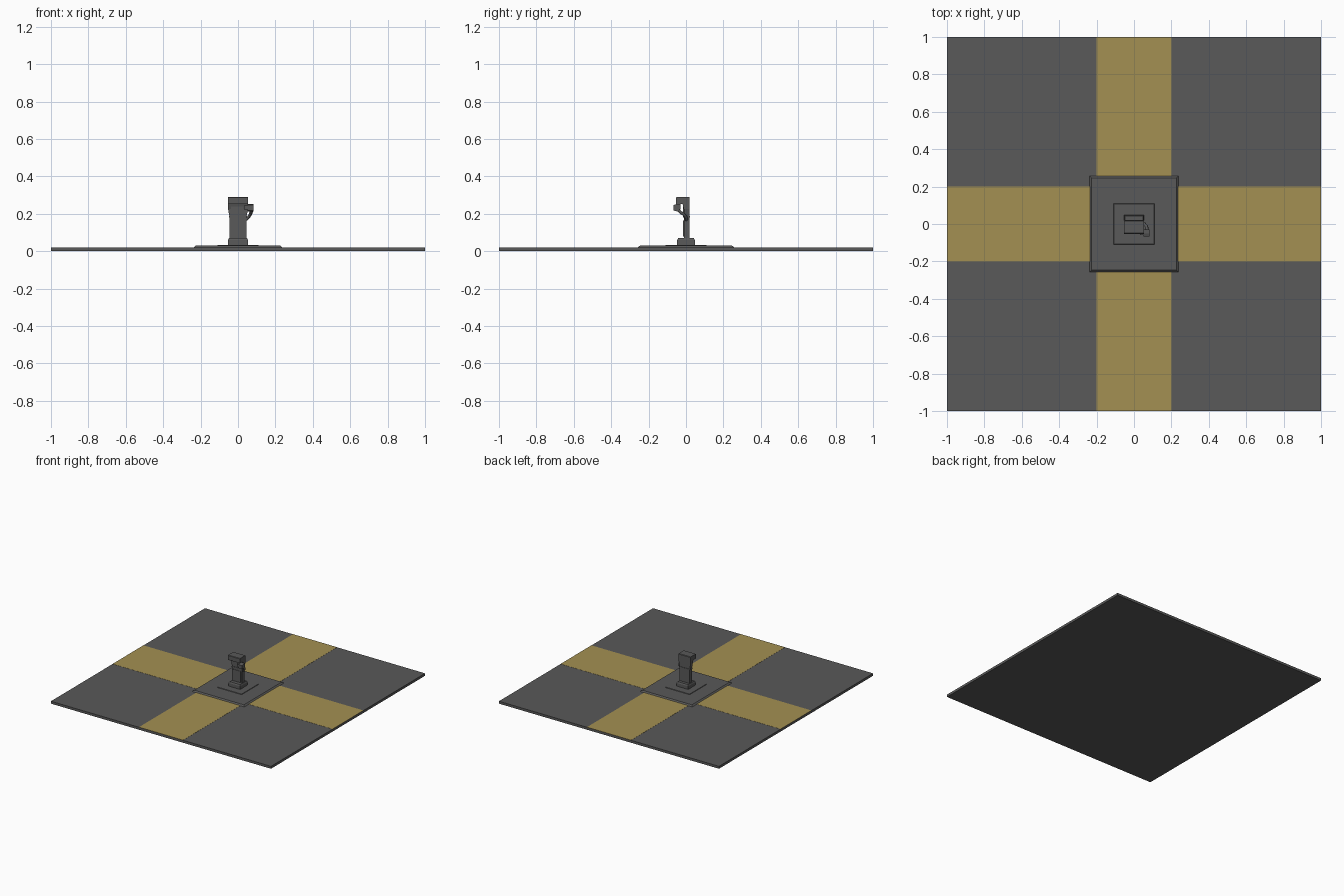
import bpy, bmesh

if "Cube" in bpy.data.objects:
    bpy.data.objects.remove(bpy.data.objects["Cube"])


def material(name, rgb):
    m = bpy.data.materials.new(name)
    m.diffuse_color = (*rgb, 1)
    m.use_nodes = True
    m.node_tree.nodes["Principled BSDF"].inputs["Base Color"].default_value = m.diffuse_color
    return m


GOLD = material("gold_paint", (0.37, 0.28, 0.085))
DARK = material("dark_grey", (0.1, 0.1, 0.1))


def finish(name, bm, mat):
    bmesh.ops.recalc_face_normals(bm, faces=bm.faces)
    me = bpy.data.meshes.new(name)
    bm.to_mesh(me)
    bm.free()
    ob = bpy.data.objects.new(name, me)
    bpy.context.collection.objects.link(ob)
    me.materials.append(mat)
    return ob


def box(name, x, y, z, mat=DARK, inset=0.0):
    """Box from (min, max) ranges; inset shrinks the top into a frustum."""
    bm = bmesh.new()
    bmesh.ops.create_cube(bm, size=1)
    for v in bm.verts:
        top = v.co.z > 0
        for i, r in enumerate((x, y, z)):
            s = v.co[i]
            v.co[i] = r[1] if s > 0 else r[0]
            if i < 2 and top:
                v.co[i] -= inset * (1 if s > 0 else -1)
    return finish(name, bm, mat)


def extrude(name, pts, axis, lo, hi, mat=DARK):
    """Extrude a profile along x (pts are y,z) or y (pts are x,z)."""
    bm = bmesh.new()
    place = (lambda a, b, c: (c, a, b)) if axis == "x" else (lambda a, b, c: (a, c, b))
    rings = [[bm.verts.new(place(a, b, c)) for a, b in pts] for c in (lo, hi)]
    n = len(pts)
    bm.faces.new(rings[0])
    bm.faces.new(rings[1])
    for i in range(n):
        j = (i + 1) % n
        bm.faces.new((rings[0][i], rings[0][j], rings[1][j], rings[1][i]))
    return finish(name, bm, mat)


def mirrored(half):
    return half + [(-a, b) for a, b in reversed(half)]


# ground tile and painted cross, split around the plinth
box("ground_tile", (-1, 1), (-1, 1), (0, 0.02))
for s in (-1, 1):
    tag = "positive" if s > 0 else "negative"
    span = sorted((s * 0.22, s))
    box("road_band_x_" + tag, span, (-0.2, 0.2), (0.019, 0.021), GOLD)
    box("road_band_y_" + tag, (-0.2, 0.2), span, (0.019, 0.021), GOLD)

# plinth with sloped kerb, and the thin plate on it
box("plinth", (-0.24, 0.24), (-0.26, 0.26), (0.018, 0.03), inset=0.014)
box("base_plate", (-0.11, 0.11), (-0.11, 0.11), (0.029, 0.034), inset=0.002)

# pump foot with a chamfered upper edge
box("pump_foot", (-0.053, 0.053), (-0.047, 0.047), (0.033, 0.06))
box("pump_foot_cap", (-0.053, 0.053), (-0.047, 0.047), (0.06, 0.07), inset=0.005)

# pump column, flaring towards the head
extrude("pump_column", mirrored([(0.045, 0.068), (0.045, 0.18), (0.053, 0.225), (0.053, 0.285)]),
        "y", -0.012, 0.018)

# overhanging head
extrude("pump_head", [(-0.053, 0.252), (-0.053, 0.287), (-0.049, 0.29), (0.016, 0.29),
                      (0.02, 0.287), (0.02, 0.225), (-0.012, 0.225), (-0.018, 0.252)],
        "x", -0.054, 0.054)
box("display_panel", (-0.038, 0.03), (-0.016, -0.01), (0.195, 0.238))
box("trim_band", (-0.049, 0.049), (-0.015, 0.021), (0.181, 0.188))
box("front_panel", (-0.035, 0.035), (-0.015, -0.01), (0.08, 0.165))

# fuel nozzle resting beside the head
extrude("nozzle_body", [(-0.068, 0.218), (-0.068, 0.246), (-0.05, 0.252), (-0.03, 0.252),
                        (-0.03, 0.225), (-0.045, 0.212)], "x", 0.052, 0.084)
box("nozzle_spout", (0.032, 0.056), (-0.06, -0.04), (0.222, 0.244))

# hose curving from the nozzle back to the column
cu = bpy.data.curves.new("hose", "CURVE")
cu.dimensions = "3D"
cu.bevel_depth = 0.009
cu.bevel_resolution = 1
cu.use_fill_caps = True
path = [(0.07, -0.045, 0.225), (0.07, -0.03, 0.208), (0.066, -0.012, 0.197),
        (0.056, 0.0, 0.182), (0.043, 0.003, 0.168)]
sp = cu.splines.new("POLY")
sp.points.add(len(path) - 1)
for p, co in zip(sp.points, path):
    p.co = (*co, 1)
hose = bpy.data.objects.new("hose", cu)
bpy.context.collection.objects.link(hose)
cu.materials.append(DARK)
